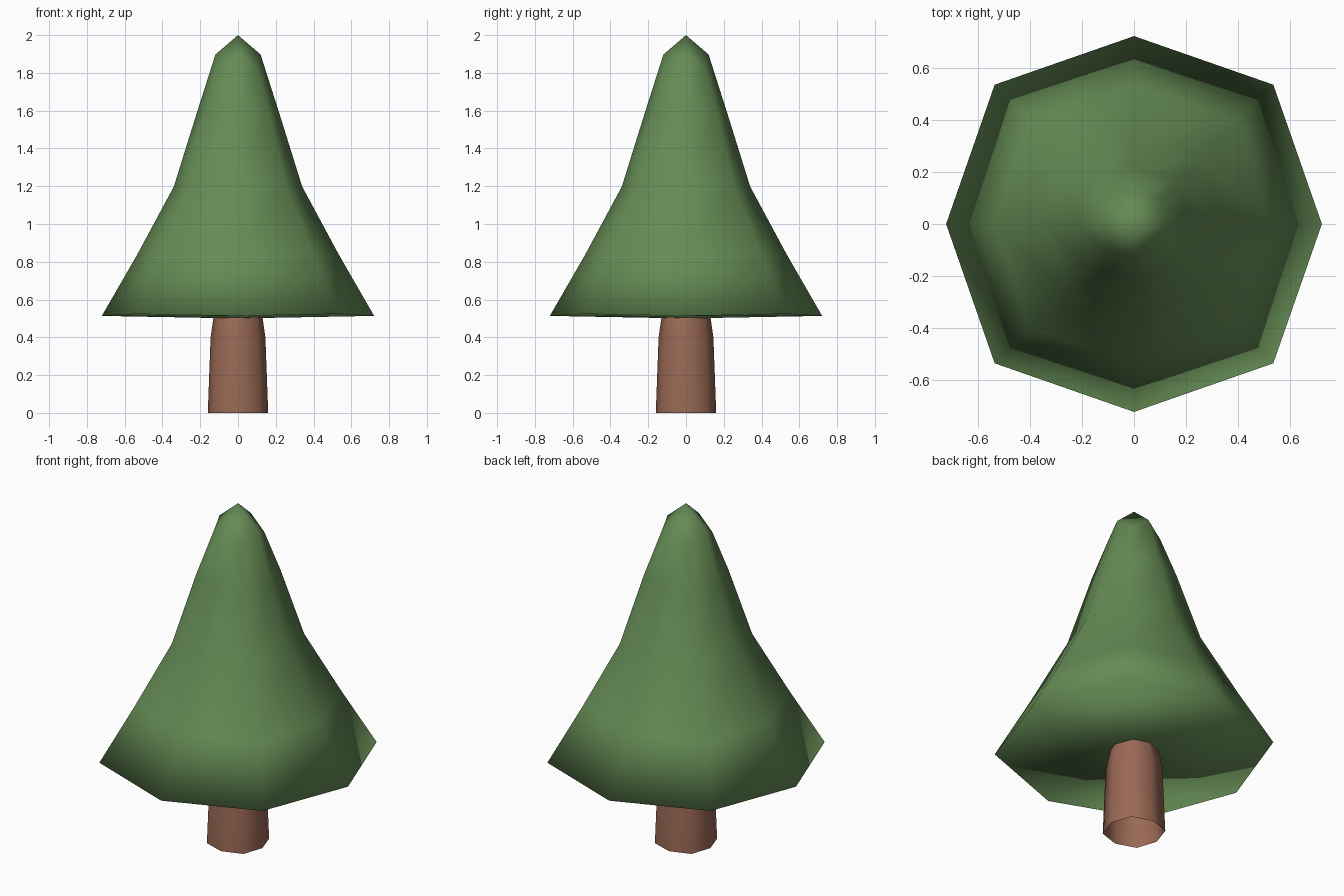
import bpy, bmesh

if "Cube" in bpy.data.objects:
    bpy.data.objects.remove(bpy.data.objects["Cube"])


def lofted(name, rings, color, bottom_cap, rim_crease=0.0):
    """Square cage (half width, z) rounded by one subdivision level."""
    bm = bmesh.new()
    loops = [[bm.verts.new((sx * h, sy * h, z))
              for sx, sy in ((-1, -1), (1, -1), (1, 1), (-1, 1))]
             for h, z in rings]
    for lo, hi in zip(loops, loops[1:]):
        for i in range(4):
            j = (i + 1) % 4
            bm.faces.new((lo[i], lo[j], hi[j], hi[i]))
    bm.faces.new(loops[-1])
    if bottom_cap:
        bm.faces.new(loops[0][::-1])
    crease = bm.edges.layers.float.new("crease_edge")
    for e in bm.edges:
        if all(v in loops[0] for v in e.verts):
            e[crease] = rim_crease
    for f in bm.faces:
        f.smooth = True
    mesh = bpy.data.meshes.new(name)
    bm.to_mesh(mesh)
    bm.free()
    obj = bpy.data.objects.new(name, mesh)
    bpy.context.collection.objects.link(obj)
    mat = bpy.data.materials.new(name + "_color")
    mat.diffuse_color = color
    mat.use_nodes = True
    mat.node_tree.nodes["Principled BSDF"].inputs["Base Color"].default_value = mat.diffuse_color
    mesh.materials.append(mat)
    sub = obj.modifiers.new("round", 'SUBSURF')
    sub.levels = sub.render_levels = 1
    sub.use_limit_surface = False
    return obj


# Foliage: flared cone with a semi-sharp rim and closed underside
lofted("foliage", [(0.76, 0.5), (0.305, 1.18), (0.13, 2.0)],
       (0.13, 0.26, 0.09, 1), True, 0.29)

# Trunk: tapered, open at the ground, top hidden in the foliage
lofted("trunk", [(0.16, 0.0), (0.13, 0.8)], (0.32, 0.14, 0.09, 1), False)
